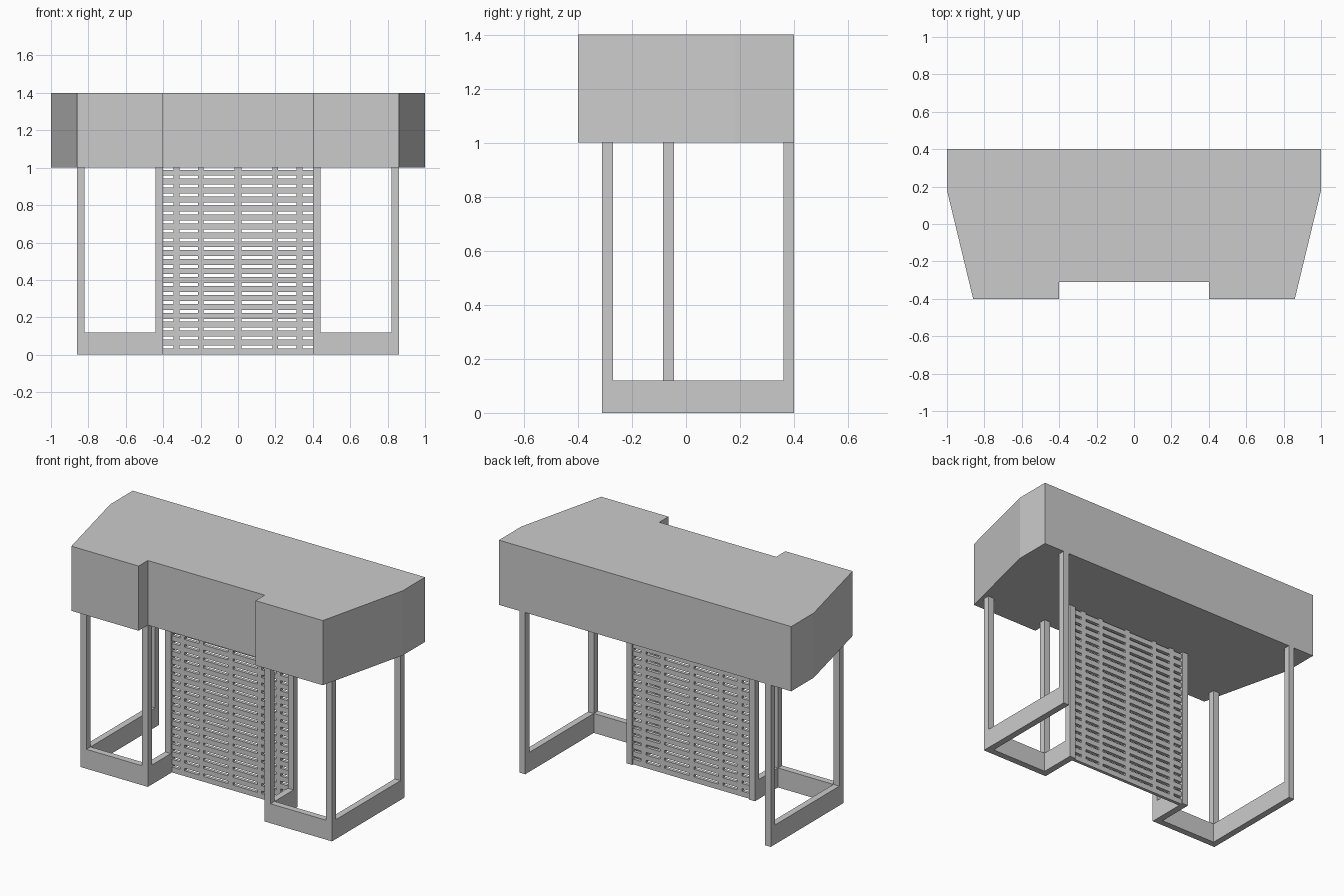
import bpy, bmesh

if "Cube" in bpy.data.objects:
    bpy.data.objects.remove(bpy.data.objects["Cube"])


def finish(name, bm):
    bmesh.ops.recalc_face_normals(bm, faces=bm.faces[:])
    mesh = bpy.data.meshes.new(name)
    bm.to_mesh(mesh)
    bm.free()
    ob = bpy.data.objects.new(name, mesh)
    bpy.context.collection.objects.link(ob)
    return ob


def prism(name, outline, z0, z1, mirror=False):
    """Extrude a plan outline upward, optionally mirrored across x = 0."""
    bm = bmesh.new()
    face = bm.faces.new([bm.verts.new((x, y, z0)) for x, y in outline])
    ext = bmesh.ops.extrude_face_region(bm, geom=[face])["geom"]
    top = [v for v in ext if isinstance(v, bmesh.types.BMVert)]
    bmesh.ops.translate(bm, verts=top, vec=(0, 0, z1 - z0))
    ob = finish(name, bm)
    if mirror:
        mod = ob.modifiers.new("mirror", 'MIRROR')
        mod.use_mirror_merge = False
    return ob


# Canopy: symmetrical plan with tapered sides and a front notch
half = [(0.40, -0.31), (0.40, -0.40), (0.86, -0.40), (1.0, 0.18), (1.0, 0.40)]
prism("canopy", half + [(-x, y) for x, y in reversed(half)], 1.0, 1.4)

# Base rails: J-shaped plan on each side
T = 0.04
prism("base_rail", [(0.40, -0.045), (0.40, -0.31), (0.86, -0.31), (0.86, 0.40),
                    (0.82, 0.40), (0.82, -0.27), (0.44, -0.27), (0.44, -0.045)],
      0.0, 0.12, mirror=True)

# Posts
posts = {"front_inner_post": (0.40, -0.31), "front_outer_post": (0.82, -0.31),
         "panel_post": (0.40, -0.085), "back_post": (0.82, 0.36)}
for name, (x, y) in posts.items():
    prism(name, [(x, y), (x + T, y), (x + T, y + T), (x, y + T)], 0.12, 1.0, mirror=True)

# Slotted panel: grid of cells with the slot cells left out, then thickened
right = [0.0175, 0.185, 0.215, 0.312, 0.345, 0.40]
xs = [-x for x in reversed(right)] + right
zs = [0.0]
for i in range(21):
    c = 0.041 + i * 0.0478
    zs += [c - 0.008, min(c + 0.008, 1.0)]
bm = bmesh.new()
grid = [[bm.verts.new((x, -0.075, z)) for x in xs] for z in zs]
for r in range(len(zs) - 1):
    for c in range(len(xs) - 1):
        if r % 2 == 1 and c % 2 == 0:
            continue
        bm.faces.new((grid[r][c], grid[r][c + 1], grid[r + 1][c + 1], grid[r + 1][c]))
bmesh.ops.delete(bm, geom=[v for v in bm.verts if not v.link_faces], context='VERTS')
panel = finish("slotted_panel", bm)
for v in panel.data.vertices:
    v.co.y = -0.065
solid = panel.modifiers.new("thickness", 'SOLIDIFY')
solid.thickness = 0.02
solid.offset = 0
